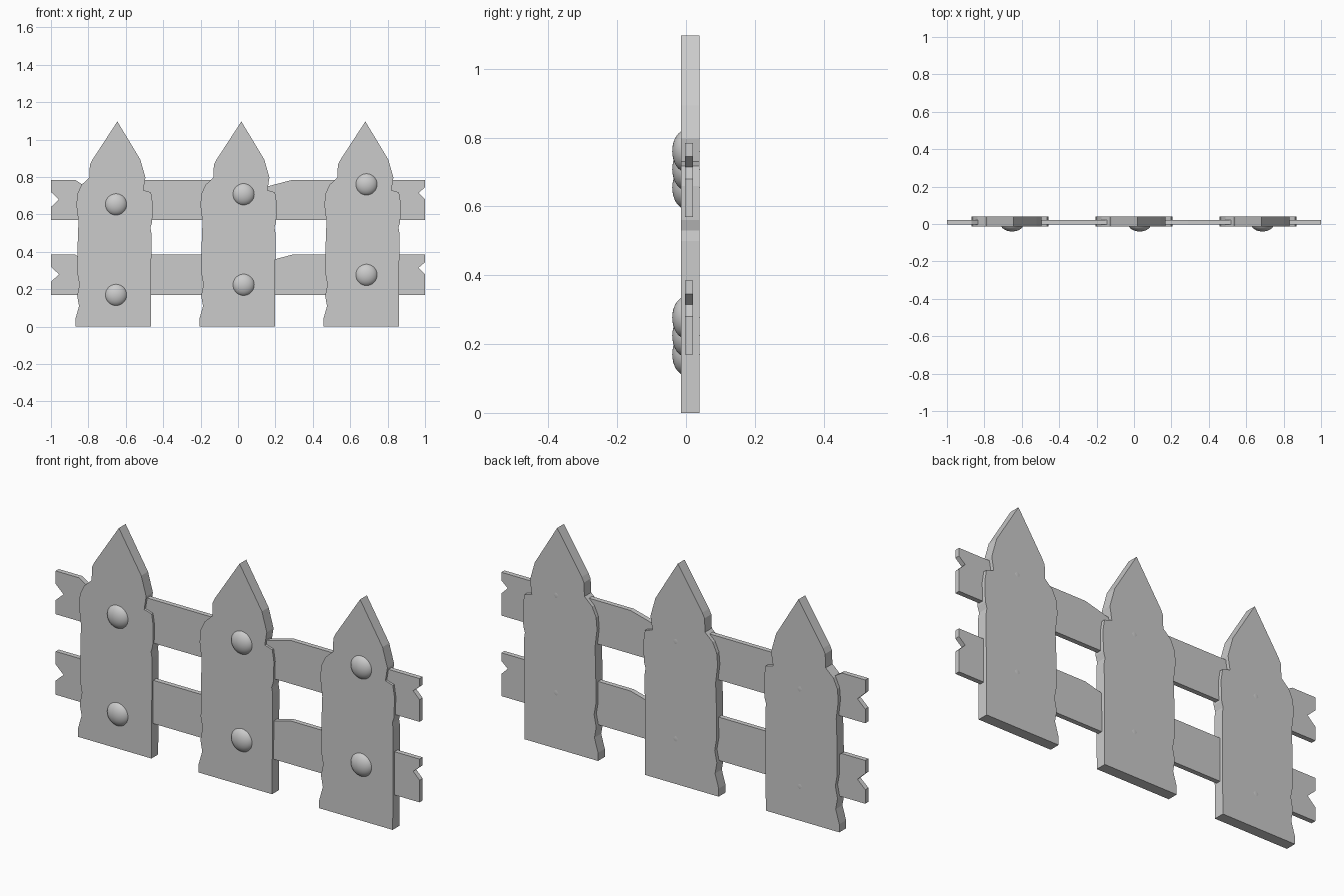
import bpy, bmesh
from mathutils import Matrix

if "Cube" in bpy.data.objects:
    bpy.data.objects.remove(bpy.data.objects["Cube"])


def plate(name, outline, y0, y1, dx=0.0, dz=0.0):
    """Extrude an x-z outline from y0 back to y1."""
    bm = bmesh.new()
    face = bm.faces.new([bm.verts.new((x + dx, y0, z + dz)) for x, z in outline])
    ext = bmesh.ops.extrude_face_region(bm, geom=[face])
    new = [v for v in ext["geom"] if isinstance(v, bmesh.types.BMVert)]
    bmesh.ops.translate(bm, verts=new, vec=(0, y1 - y0, 0))
    bmesh.ops.recalc_face_normals(bm, faces=bm.faces)
    me = bpy.data.meshes.new(name)
    bm.to_mesh(me)
    bm.free()
    ob = bpy.data.objects.new(name, me)
    bpy.context.collection.objects.link(ob)
    return ob


def nail(name, x, z):
    """Smooth flattened dome, half sunk into the picket."""
    bm = bmesh.new()
    bmesh.ops.create_uvsphere(bm, u_segments=32, v_segments=16, radius=1,
                              matrix=Matrix.Translation((x, 0, z))
                              @ Matrix.Diagonal((0.061, 0.04, 0.061, 1)))
    for f in bm.faces:
        f.smooth = True
    me = bpy.data.meshes.new(name)
    bm.to_mesh(me)
    bm.free()
    bpy.context.collection.objects.link(bpy.data.objects.new(name, me))


# Chipped picket outline, x relative to the tip
picket = [
    (0, 1.097), (0.123, 0.893), (0.15, 0.797), (0.139, 0.73), (0.18, 0.718),
    (0.189, 0.66), (0.186, 0.56), (0.177, 0.53), (0.182, 0.50), (0.179, 0),
    (-0.225, 0), (-0.225, 0.04), (-0.205, 0.11), (-0.215, 0.165),
    (-0.203, 0.225), (-0.213, 0.28), (-0.212, 0.45), (-0.208, 0.56),
    (-0.219, 0.65), (-0.214, 0.71), (-0.192, 0.758), (-0.15, 0.797),
    (-0.147, 0.865), (-0.135, 0.89),
]

# Rail outline with notched ends and dents in the top edge
rail = [
    (-1, 0.57), (1, 0.57), (1, 0.68), (0.965, 0.715), (1, 0.745), (1, 0.785),
    (0.29, 0.785), (0.165, 0.752), (0.08, 0.785), (-0.74, 0.785),
    (-0.82, 0.752), (-0.87, 0.785), (-1, 0.785), (-1, 0.72), (-0.957, 0.68),
    (-1, 0.64),
]

# Rails
plate("upper_rail", rail, -0.003, 0.021)
plate("lower_rail", rail, -0.003, 0.021, dz=-0.4)

# Pickets, each with two nail heads
heads = [(-0.652, 0.654), (0.03, 0.708), (0.687, 0.761)]
for i, (nx, nz) in enumerate(heads):
    plate(f"picket_{i + 1}", picket, -0.014, 0.039, dx=-0.645 + 0.663 * i)
    nail(f"upper_nail_{i + 1}", nx, nz)
    nail(f"lower_nail_{i + 1}", nx, nz - 0.484)
